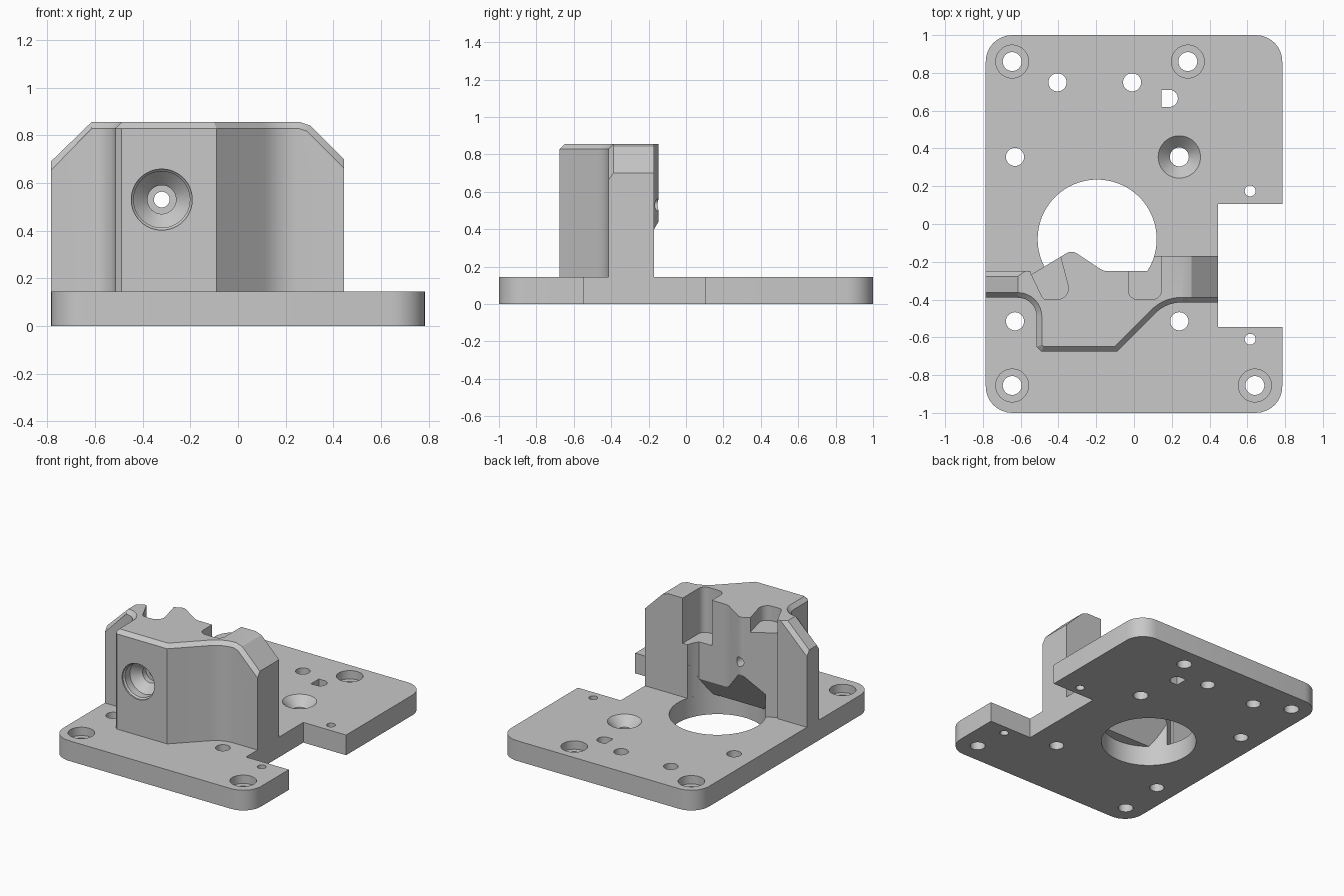
import bpy, bmesh, math
from mathutils import Vector, Matrix

if "Cube" in bpy.data.objects:
    bpy.data.objects.remove(bpy.data.objects["Cube"])

grey = bpy.data.materials.new("machined grey")
grey.use_nodes = True
grey.diffuse_color = (0.58, 0.58, 0.58, 1)
grey.node_tree.nodes["Principled BSDF"].inputs["Base Color"].default_value = grey.diffuse_color


def rounded(corners, steps=8):
    """Outline from (x, y) or (x, y, radius) corners, with filleted corners."""
    pts = []
    for i, c in enumerate(corners):
        p = Vector((c[0], c[1], 0))
        r = c[2] if len(c) > 2 else 0
        if not r:
            pts.append(p)
            continue
        a, b = corners[i - 1], corners[(i + 1) % len(corners)]
        d1 = (Vector((a[0], a[1], 0)) - p).normalized()
        d2 = (Vector((b[0], b[1], 0)) - p).normalized()
        half = d1.angle(d2) / 2
        t = r / math.tan(half)
        centre = p + (d1 + d2).normalized() * r / math.sin(half)
        v1 = (p + d1 * t - centre).normalized()
        v2 = (p + d2 * t - centre).normalized()
        pts += [centre + v1.slerp(v2, k / steps) * r for k in range(steps + 1)]
    return pts


def prism(outline, z0, z1):
    bm = bmesh.new()
    face = bm.faces.new([bm.verts.new((p.x, p.y, z0)) for p in outline])
    ext = bmesh.ops.extrude_face_region(bm, geom=[face])
    top = [v for v in ext["geom"] if isinstance(v, bmesh.types.BMVert)]
    bmesh.ops.translate(bm, verts=top, vec=(0, 0, z1 - z0))
    # The starting face stays behind as the bottom cap
    if not face.is_valid or len(bm.faces) < len(outline) + 2:
        bmesh.ops.holes_fill(bm, edges=[e for e in bm.edges if e.is_boundary])
    bmesh.ops.recalc_face_normals(bm, faces=bm.faces)
    return bm


def turned(profile, x, y, z=0, matrix=None, n=48):
    """Solid of revolution from (radius, height) pairs."""
    bm = bmesh.new()
    rings = [[bm.verts.new((r * math.cos(math.tau * k / n), r * math.sin(math.tau * k / n), h))
              for k in range(n)] for r, h in profile]
    for lo, hi in zip(rings, rings[1:]):
        for k in range(n):
            j = (k + 1) % n
            bm.faces.new((lo[k], lo[j], hi[j], hi[k]))
    bm.faces.new(rings[0])
    bm.faces.new(rings[-1])
    bmesh.ops.recalc_face_normals(bm, faces=bm.faces)
    if matrix:
        bm.transform(matrix)
    bm.transform(Matrix.Translation((x, y, z)))
    return bm


def slice_off(bm, point, normal):
    geom = bm.verts[:] + bm.edges[:] + bm.faces[:]
    bmesh.ops.bisect_plane(bm, geom=geom, plane_co=point, plane_no=normal, clear_outer=True)
    bmesh.ops.holes_fill(bm, edges=[e for e in bm.edges if e.is_boundary])
    bmesh.ops.recalc_face_normals(bm, faces=bm.faces)


def make(name, bm):
    mesh = bpy.data.meshes.new(name)
    bm.to_mesh(mesh)
    bm.free()
    mesh.materials.append(grey)
    obj = bpy.data.objects.new(name, mesh)
    bpy.context.collection.objects.link(obj)
    return obj


def carve(obj, cutters):
    for bm in cutters:
        tool = make("cutter", bm)
        tool.hide_render = True
        mod = obj.modifiers.new("cut", 'BOOLEAN')
        mod.operation, mod.solver, mod.object = 'DIFFERENCE', 'EXACT', tool
        bpy.context.view_layer.objects.active = obj
        bpy.ops.object.modifier_apply(modifier=mod.name)
        bpy.data.objects.remove(tool)


def smooth(obj):
    bpy.ops.object.select_all(action='DESELECT')
    obj.select_set(True)
    bpy.context.view_layer.objects.active = obj
    bpy.ops.object.shade_smooth_by_angle(angle=math.radians(25))


T = 0.145           # plate thickness
BORE = 0.315        # large opening radius
BX, BY = -0.195, -0.08

# Base plate with a notch in its left side
plate = make("base_plate", prism(rounded([
    (-0.785, -1, 0.14), (0.785, -1, 0.14), (0.785, -0.545), (0.445, -0.545),
    (0.445, 0.105), (0.785, 0.105), (0.785, 1, 0.14), (-0.785, 1, 0.14)]), 0, T))

# Plate openings: main bore, counterbores, countersink, plain and D-shaped holes
cuts = [turned([(BORE, -0.1), (BORE, 0.3)], BX, BY, n=96)]
for x, y in [(-0.645, 0.86), (0.285, 0.86), (-0.645, -0.855), (0.64, -0.855)]:
    cuts.append(turned([(0.05, -0.1), (0.05, 0.085), (0.087, 0.085), (0.087, 0.3)], x, y))
cuts.append(turned([(0.05, -0.1), (0.05, 0.08), (0.112, T), (0.112, 0.3)], 0.24, 0.355))
for x, y in [(-0.405, 0.75), (-0.01, 0.75), (-0.63, 0.355), (-0.63, -0.515), (0.24, -0.515)]:
    cuts.append(turned([(0.048, -0.1), (0.048, 0.3)], x, y))
for y in (0.175, -0.61):
    cuts.append(turned([(0.029, -0.1), (0.029, 0.3)], 0.615, y, n=32))
cuts.append(prism(rounded([(0.145, 0.62), (0.232, 0.62, 0.044), (0.232, 0.71, 0.044), (0.145, 0.71)]),
                  -0.1, 0.3))
carve(plate, cuts)
smooth(plate)

# Upright block: plan outline, sloping shoulders, chamfered top edge
block_bm = prism(rounded([
    (-0.785, -0.39), (-0.515, -0.39, 0.1), (-0.515, -0.65), (-0.49, -0.675), (-0.09, -0.675),
    (0.17, -0.415, 0.2), (0.445, -0.415), (0.445, -0.17), (0.107, -0.17), (0.093, -0.21),
    (0.07, -0.25), (-0.16, -0.25, 0.08), (-0.33, -0.138, 0.05), (-0.545, -0.268),
    (-0.55, -0.25), (-0.785, -0.25)]), T, 0.855)
slice_off(block_bm, (-0.785, 0, 0.69), (-1, 0, 1.03))
slice_off(block_bm, (0.445, 0, 0.70), (1, 0, 1))
slice_off(block_bm, (0.26, 0, 0.855), (1, 0, 3))


def is_chamfered(edge):
    mid = (edge.verts[0].co + edge.verts[1].co) / 2
    if len(edge.link_faces) != 2 or mid.z < 0.2:
        return False
    up = sorted(f.normal.z for f in edge.link_faces)
    return up[0] < 0.1 and up[1] > 0.5 and (mid.y < -0.36 or (mid.x < -0.62 and mid.y > -0.26))


bmesh.ops.bevel(block_bm, geom=[e for e in block_bm.edges if is_chamfered(e)],
                offset=0.027, segments=1, affect='EDGES', clamp_overlap=False)
block = make("upright_block", block_bm)

# Bore relief with a sloping roof, two rear pockets and the stepped front screw hole
relief = turned([(BORE, 0), (BORE, 1.3)], BX, BY, n=96)
slice_off(relief, (0, -0.25, 0.265), (0, -1.7, 1))
pocket_deep = prism(rounded([(-0.03, -0.1), (-0.03, -0.4, 0.05), (0.145, -0.4, 0.05),
                             (0.145, -0.1)]), 0.53, 1)
pocket_shallow = prism(rounded([(-0.57, -0.21), (-0.48, -0.4, 0.03), (-0.33, -0.4, 0.06),
                                (-0.39, -0.17), (-0.43, -0.05), (-0.57, -0.05)]), 0.75, 1)
screw_hole = turned([(0.128, -0.75), (0.128, -0.665), (0.118, -0.655), (0.118, -0.6),
                     (0.06, -0.54), (0.06, -0.5), (0.033, -0.5), (0.033, 0)],
                    -0.32, 0, 0.53, Matrix.Rotation(-math.pi / 2, 4, 'X'))
carve(block, [relief, pocket_deep, pocket_shallow, screw_hole])
smooth(block)
